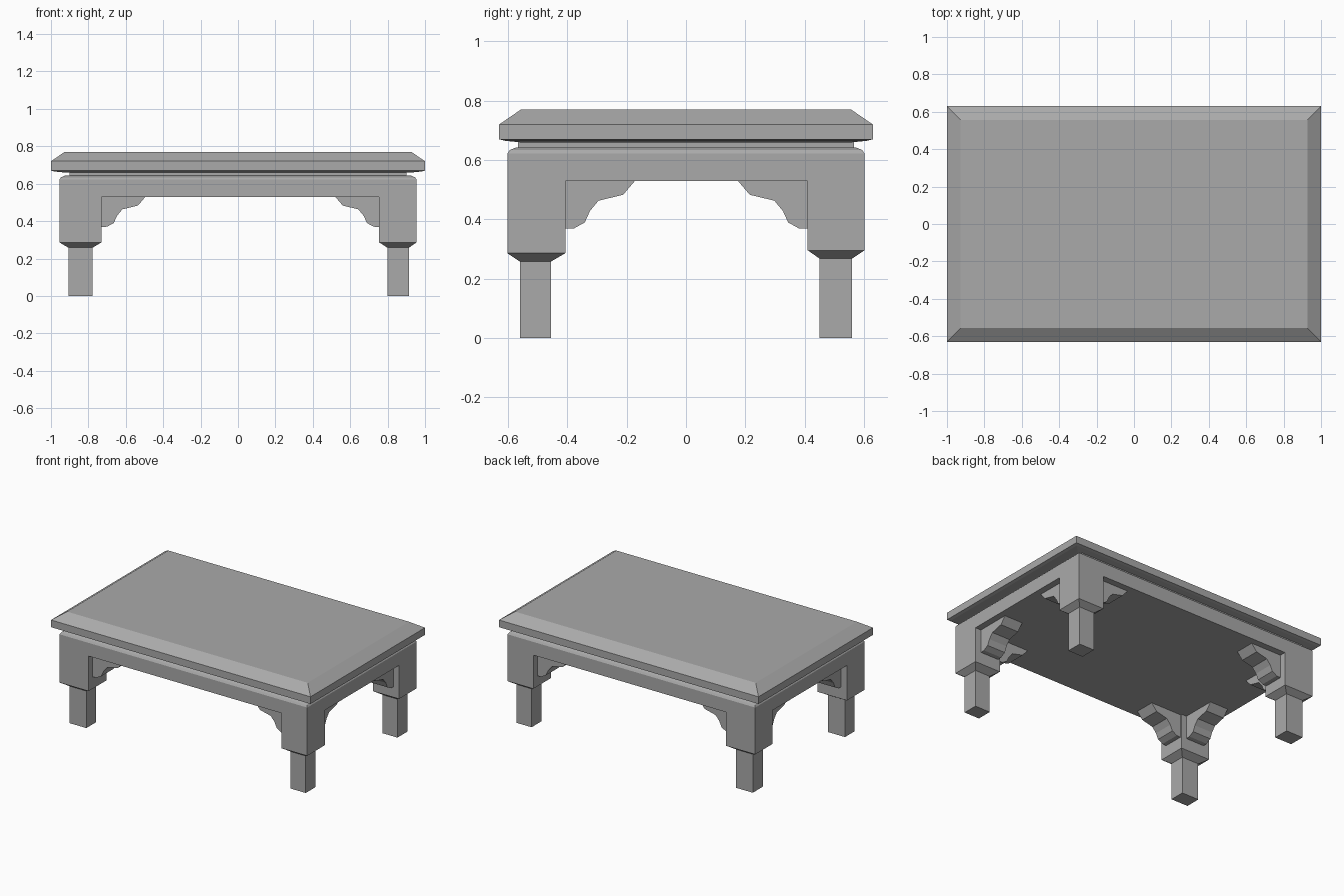
import bpy
import bmesh

cube = bpy.data.objects.get("Cube")
if cube:
    bpy.data.objects.remove(cube, do_unlink=True)

grey = bpy.data.materials.new("plain grey")
grey.use_nodes = True
colour = (0.4, 0.4, 0.4, 1)
grey.diffuse_color = colour
grey.node_tree.nodes["Principled BSDF"].inputs["Base Color"].default_value = colour


def loft(name, rings):
    """Solid through a stack of equal-length point loops."""
    bm = bmesh.new()
    loops = [[bm.verts.new(p) for p in ring] for ring in rings]
    for a, b in zip(loops, loops[1:]):
        for i in range(len(a)):
            j = (i + 1) % len(a)
            bm.faces.new((a[i], a[j], b[j], b[i]))
    bm.faces.new(loops[0][::-1])
    bm.faces.new(loops[-1])
    bmesh.ops.recalc_face_normals(bm, faces=bm.faces)
    mesh = bpy.data.meshes.new(name)
    bm.to_mesh(mesh)
    bm.free()
    mesh.materials.append(grey)
    obj = bpy.data.objects.new(name, mesh)
    bpy.context.collection.objects.link(obj)
    return obj


def rect(x0, x1, y0, y1, z):
    return [(x0, y0, z), (x1, y0, z), (x1, y1, z), (x0, y1, z)]


def slab(name, half_x, half_y, steps):
    """Rectangular moulding from (inset, height) steps."""
    loft(name, [rect(i - half_x, half_x - i, i - half_y, half_y - i, z)
                for i, z in steps])


# Bevelled top, recessed neck and the apron with its rounded shoulder
slab("tabletop", 1.0, 0.63, [(0.07, 0.66), (0.02, 0.665), (0, 0.67),
                             (0, 0.72), (0.073, 0.77)])
slab("neck", 0.9, 0.567, [(0, 0.635), (0, 0.665)])
slab("apron", 0.955, 0.602, [(0, 0.53), (0, 0.622), (0.008, 0.634),
                             (0.03, 0.643)])

# Scalloped bracket outline: distance from the leg block, height
scallop = [(-0.02, 0.54), (-0.02, 0.368), (0.03, 0.37), (0.066, 0.39),
           (0.083, 0.428), (0.112, 0.463), (0.195, 0.483), (0.235, 0.53),
           (0.235, 0.54)]

# Leg ranges on each side: block outer, block inner, leg outer, leg inner
x_sides = {"right": (-0.955, -0.73, -0.907, -0.777),
           "left": (0.955, 0.755, 0.914, 0.798)}
y_sides = {"front": (-0.602, -0.407, -0.56, -0.455),
           "back": (0.602, 0.41, 0.56, 0.45)}
recess, depth = 0.045, 0.185

for y_name, (yo, yi, ylo, yli) in y_sides.items():
    sy = 1 if yo > 0 else -1
    lift = 0.01 if sy > 0 else 0
    for x_name, (xo, xi, xlo, xli) in x_sides.items():
        sx = 1 if xo > 0 else -1
        corner = y_name + "_" + x_name
        # Block, tapered collar and foot as one leg
        loft(corner + "_leg", [
            rect(xlo, xli, ylo, yli, 0),
            rect(xlo, xli, ylo, yli, 0.258 + lift),
            rect(xo, xi, yo, yi, 0.286 + lift),
            rect(xo, xi, yo, yi, 0.6)])
        # Brackets running inward along the long and the short side
        loft(corner + "_long_bracket", [
            [(xi - sx * d, yo - sy * t, z) for d, z in scallop]
            for t in (recess, depth)])
        loft(corner + "_short_bracket", [
            [(xo - sx * t, yi - sy * d, z) for d, z in scallop]
            for t in (recess, depth)])
